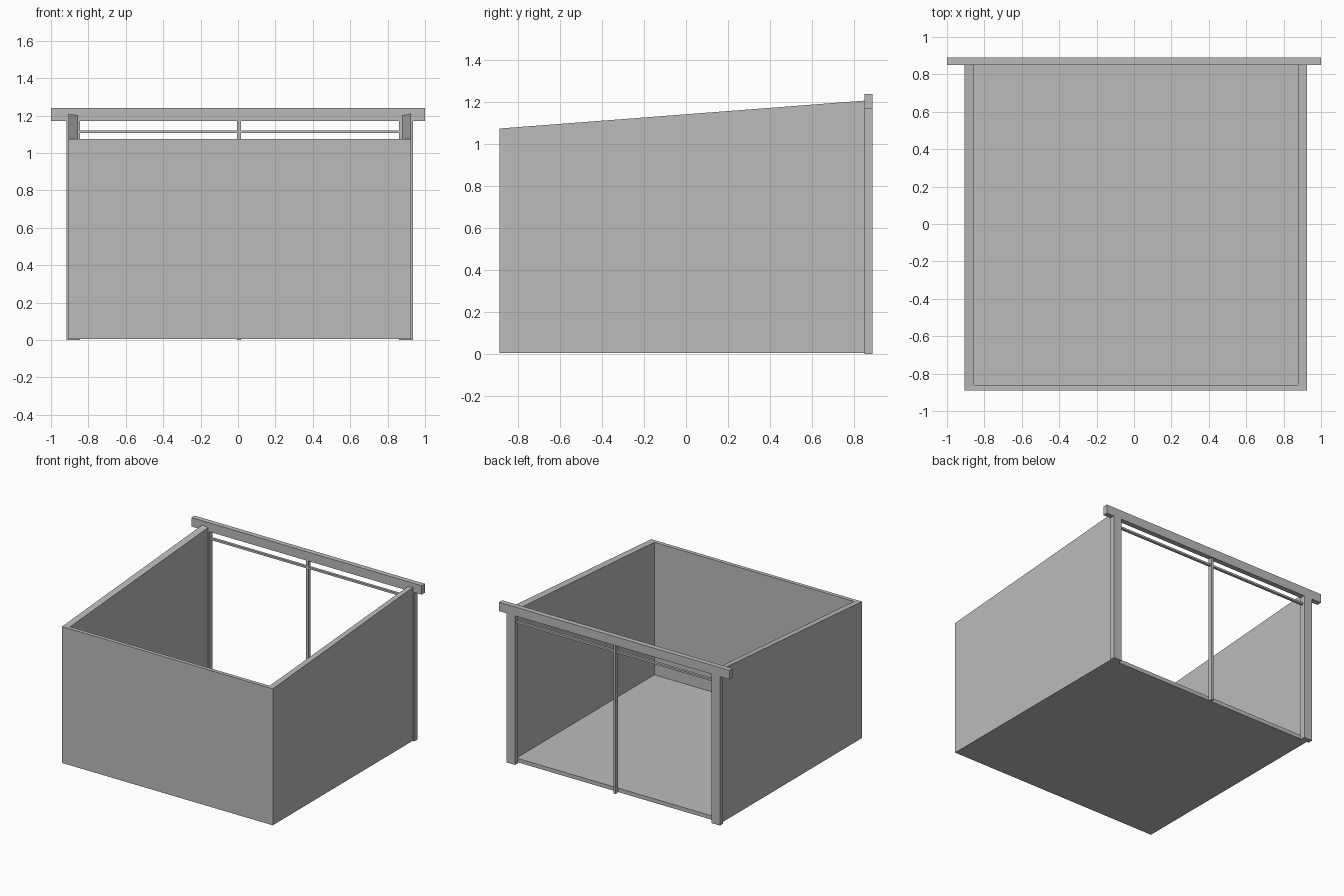
import bpy

cube = bpy.data.objects.get("Cube")
if cube:
    bpy.data.objects.remove(cube, do_unlink=True)

grey = bpy.data.materials.new("plain_grey")
grey.use_nodes = True
colour = (0.5, 0.5, 0.5, 1)
grey.diffuse_color = colour
grey.node_tree.nodes["Principled BSDF"].inputs["Base Color"].default_value = colour


def prism(name, plan, bottom, tops):
    """Upright block on a four-cornered plan (anticlockwise), with a top height per corner."""
    verts = [(x, y, bottom) for x, y in plan] + [(x, y, t) for (x, y), t in zip(plan, tops)]
    sides = [(i, (i + 1) % 4, (i + 1) % 4 + 4, i + 4) for i in range(4)]
    mesh = bpy.data.meshes.new(name)
    mesh.from_pydata(verts, [], [(3, 2, 1, 0), (4, 5, 6, 7)] + sides)
    mesh.materials.append(grey)
    obj = bpy.data.objects.new(name, mesh)
    bpy.context.collection.objects.link(obj)
    return obj


def box(name, x0, x1, y0, y1, z0, z1):
    return prism(name, [(x0, y0), (x1, y0), (x1, y1), (x0, y1)], z0, [z1] * 4)


# Room outline: outer and inner faces of the walls
OL, OR, OF = -0.905, 0.925, -0.89
IL, IR, IF = -0.855, 0.877, -0.86
BACK, BASE = 0.85, 0.004
LOW, HIGH, HIGH_IN = 1.075, 1.208, 1.2

# Floor and mitred walls, side walls rising to the open back
box("floor", IL, IR, IF, BACK, BASE, 0.035)
prism("front_wall", [(OL, OF), (OR, OF), (IR, IF), (IL, IF)], BASE, [LOW] * 4)
prism("left_wall", [(IR, IF), (OR, OF), (OR, BACK), (IR, BACK)], BASE,
      [LOW, LOW, HIGH, HIGH_IN])
prism("right_wall", [(OL, OF), (IL, IF), (IL, BACK), (OL, BACK)], BASE,
      [LOW, LOW, HIGH_IN, HIGH])

# Timber frame across the open back
box("header_beam", -1, 1, BACK, 0.89, 1.17, 1.24)
box("left_post", 0.862, 0.935, BACK, 0.89, 0, 1.17)
box("right_post", -0.918, -0.845, BACK, 0.89, 0, 1.17)
box("centre_mullion", -0.005, 0.015, BACK, 0.88, 0, 1.17)
box("top_rail", -0.845, 0.862, 0.855, 0.875, 1.106, 1.121)
